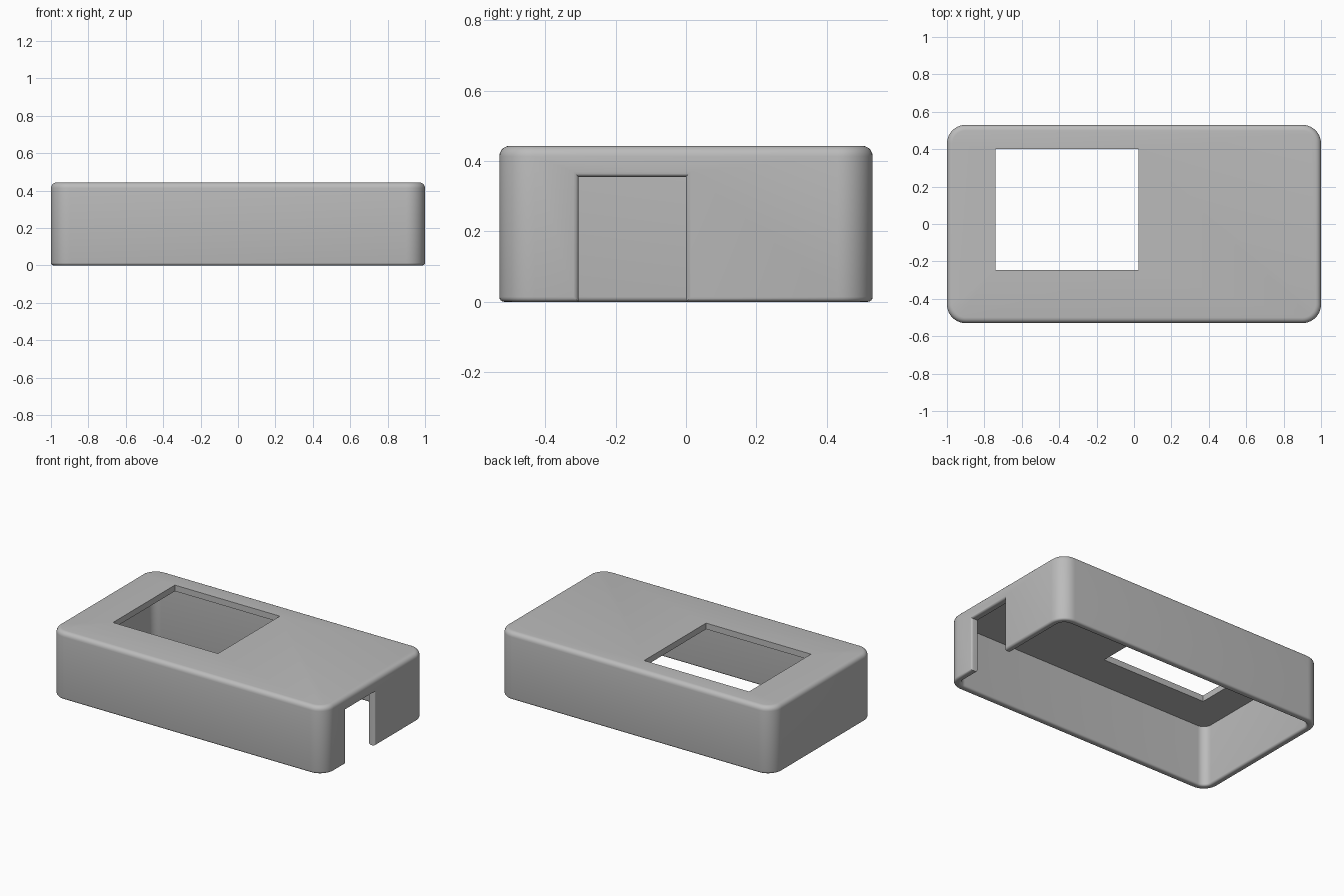
import bpy, bmesh, math

old = bpy.data.objects.get("Cube")
if old:
    bpy.data.objects.remove(old, do_unlink=True)

HX, HY, H = 1.0, 0.53, 0.443      # half length, half width, height
WALL, ROOF = 0.045, 0.04
SLOT_Y, SLOT_Z = (-0.305, 0.0), 0.355

grey = bpy.data.materials.new("plain grey")
grey.use_nodes = True
colour = (0.5, 0.5, 0.5, 1)
grey.diffuse_color = colour
grey.node_tree.nodes["Principled BSDF"].inputs["Base Color"].default_value = colour


def rounded_block(name, hx, hy, radius, z0, z1, steps=10):
    """Upright block with rounded vertical corners."""
    bm = bmesh.new()
    ring = []
    for i, (sx, sy) in enumerate([(1, 1), (-1, 1), (-1, -1), (1, -1)]):
        for k in range(steps + 1):
            a = math.pi / 2 * (i + k / steps)
            ring.append(bm.verts.new((sx * (hx - radius) + radius * math.cos(a),
                                      sy * (hy - radius) + radius * math.sin(a), z0)))
    base = bm.faces.new(ring)
    top = bmesh.ops.extrude_face_region(bm, geom=[base])["geom"]
    bmesh.ops.translate(bm, vec=(0, 0, z1 - z0),
                        verts=[v for v in top if isinstance(v, bmesh.types.BMVert)])
    bmesh.ops.recalc_face_normals(bm, faces=bm.faces)
    return to_object(name, bm)


def box(name, x, y, z):
    bm = bmesh.new()
    bmesh.ops.create_cube(bm, size=1)
    for v in bm.verts:
        v.co = [r[0] if c < 0 else r[1] for c, r in zip(v.co, (x, y, z))]
    return to_object(name, bm)


def to_object(name, bm):
    mesh = bpy.data.meshes.new(name)
    bm.to_mesh(mesh)
    bm.free()
    ob = bpy.data.objects.new(name, mesh)
    bpy.context.collection.objects.link(ob)
    return ob


# Shell: block minus cavity, side slot and top window
case = rounded_block("case_shell", HX, HY, 0.1, 0, H)
case.data.materials.append(grey)
cutters = [
    rounded_block("cavity_cutter", HX - WALL, HY - WALL, 0.1 - WALL, -0.2, H - ROOF),
    box("slot_cutter", (0.8, 1.2), SLOT_Y, (-0.3, SLOT_Z)),
    box("window_cutter", (-0.74, 0.025), (-0.245, 0.4), (0.25, 0.6)),
]
bpy.context.view_layer.objects.active = case
case.select_set(True)
for cutter in cutters:
    mod = case.modifiers.new("cut", 'BOOLEAN')
    mod.operation, mod.solver, mod.object = 'DIFFERENCE', 'EXACT', cutter
    bpy.ops.object.modifier_apply(modifier=mod.name)
    bpy.data.objects.remove(cutter, do_unlink=True)

# Rounded edges: large on the roof outline, small on the rim and slot
bm = bmesh.new()
bm.from_mesh(case.data)
bmesh.ops.remove_doubles(bm, verts=bm.verts, dist=0.0001)
bmesh.ops.dissolve_limit(bm, angle_limit=0.01, verts=bm.verts, edges=bm.edges)


def is_rim(e):
    a, b = (v.co for v in e.verts)
    if max(a.z, b.z) < 0.001 and abs(a.x - b.x) + abs(a.y - b.y) > 0:
        across = min(a.x, b.x) > 0.9 and abs(a.x - b.x) > WALL * 0.9
        return not across
    on_slot = all(min(abs(p.y - y) for y in SLOT_Y) < 0.001 for p in (a, b))
    return on_slot and min(a.x, b.x) > HX - 0.001


def is_roof(e):
    return all(v.co.z > H - 0.001 and
               (abs(v.co.x) > 0.88 or abs(v.co.y) > 0.42) for v in e.verts)


for rule, width, segs in ((is_roof, 0.03, 5), (is_rim, 0.014, 4)):
    bmesh.ops.bevel(bm, geom=[e for e in bm.edges if rule(e)], offset=width,
                    segments=segs, profile=0.5, affect='EDGES', clamp_overlap=False)
bm.to_mesh(case.data)
bm.free()
bpy.ops.object.shade_smooth_by_angle(angle=math.radians(30))
